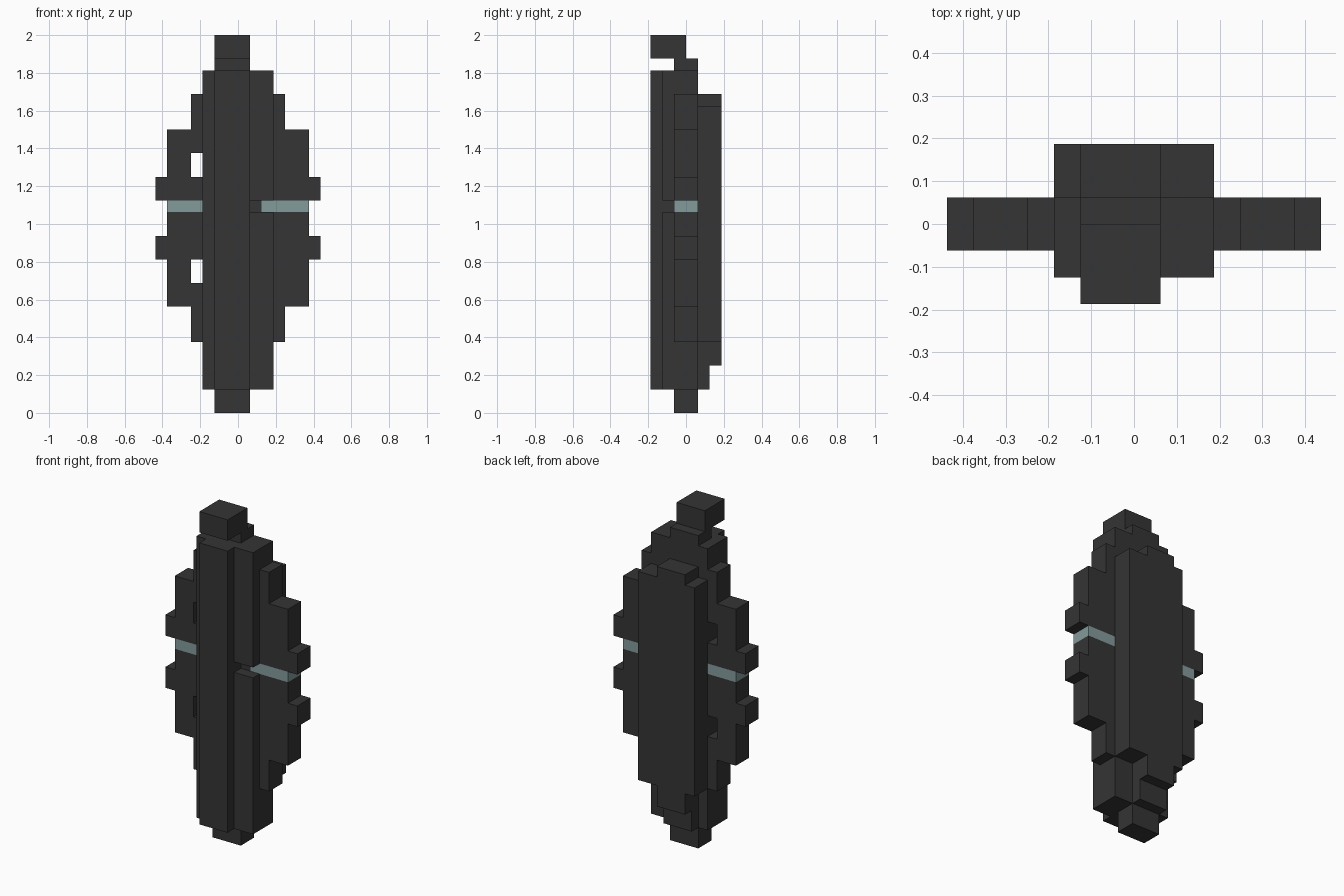
import bpy, bmesh

U = 1 / 16  # block size

cube = bpy.data.objects.get("Cube")
if cube:
    bpy.data.objects.remove(cube, do_unlink=True)


def material(name, rgb):
    m = bpy.data.materials.new(name)
    m.use_nodes = True
    m.diffuse_color = (*rgb, 1)
    bsdf = m.node_tree.nodes["Principled BSDF"]
    bsdf.inputs["Base Color"].default_value = (*rgb, 1)
    bsdf.inputs["Roughness"].default_value = 0.8
    return m


CHARCOAL = material("charcoal", (0.035, 0.035, 0.035))
TEAL = material("pale teal", (0.23, 0.33, 0.33))


def slab(name, outline, y0, y1, mat=CHARCOAL, side=1):
    """Extrude an (x, z) outline in block units from y0 to y1; side=-1 mirrors x."""
    bm = bmesh.new()
    face = bm.faces.new([bm.verts.new((side * x * U, y0 * U, z * U)) for x, z in outline])
    ext = bmesh.ops.extrude_face_region(bm, geom=[face])["geom"]
    moved = [v for v in ext if isinstance(v, bmesh.types.BMVert)]
    bmesh.ops.translate(bm, verts=moved, vec=(0, (y1 - y0) * U, 0))
    bmesh.ops.recalc_face_normals(bm, faces=bm.faces)
    mesh = bpy.data.meshes.new(name)
    bm.to_mesh(mesh)
    bm.free()
    mesh.materials.append(mat)
    obj = bpy.data.objects.new(name, mesh)
    bpy.context.collection.objects.link(obj)
    return obj


def box(name, x0, x1, y0, y1, z0, z1, mat=CHARCOAL):
    return slab(name, [(x0, z0), (x1, z0), (x1, z1), (x0, z1)], y0, y1, mat)


# Core, with a slot on the left flank for the teal band
slab("core", [(-3, 2), (3, 2), (3, 17), (2, 17), (2, 18), (3, 18), (3, 29), (-3, 29)], -1, 1)

# Stepped wings; the right pair has a window beside the core
upper = [(3, 18), (7, 18), (7, 20), (6, 20), (6, 24), (4, 24), (4, 27), (3, 27)]
lower = [(3, 17), (6, 17), (6, 15), (7, 15), (7, 13), (6, 13), (6, 9), (4, 9), (4, 6), (3, 6)]
slab("left_upper_wing", upper, -1, 1)
slab("left_lower_wing", lower, -1, 1)
slab("right_upper_wing", upper + [(3, 22), (4, 22), (4, 20), (3, 20)], -1, 1, side=-1)
slab("right_lower_wing", lower + [(3, 11), (4, 11), (4, 13), (3, 13)], -1, 1, side=-1)

# Teal bands between the wings
box("left_band", 2, 6, -1, 1, 17, 18, TEAL)
box("right_band", -6, -3, -1, 1, 17, 18, TEAL)

# Front: central ridge and the plates beside it
box("front_ridge", -2, 1, -3, -1, 2, 29)
box("front_right_plate", -3, -2, -2, -1, 2, 29)
box("front_left_lower_plate", 1, 3, -2, -1, 2, 17)
box("front_left_upper_plate", 1, 3, -2, -1, 18, 29)

# Back: tall middle block with shorter sides and a low step
box("back_spine", -2, 1, 1, 3, 4, 27)
box("back_left_block", 1, 3, 1, 3, 6, 26)
box("back_right_block", -3, -2, 1, 3, 6, 26)
box("back_step", -2, 1, 1, 2, 2, 4)

# Foot, neck and overhanging head
box("foot", -2, 1, -1, 1, 0, 2)
box("neck", -2, 1, -1, 1, 29, 30)
box("head", -2, 1, -3, 0, 30, 32)
